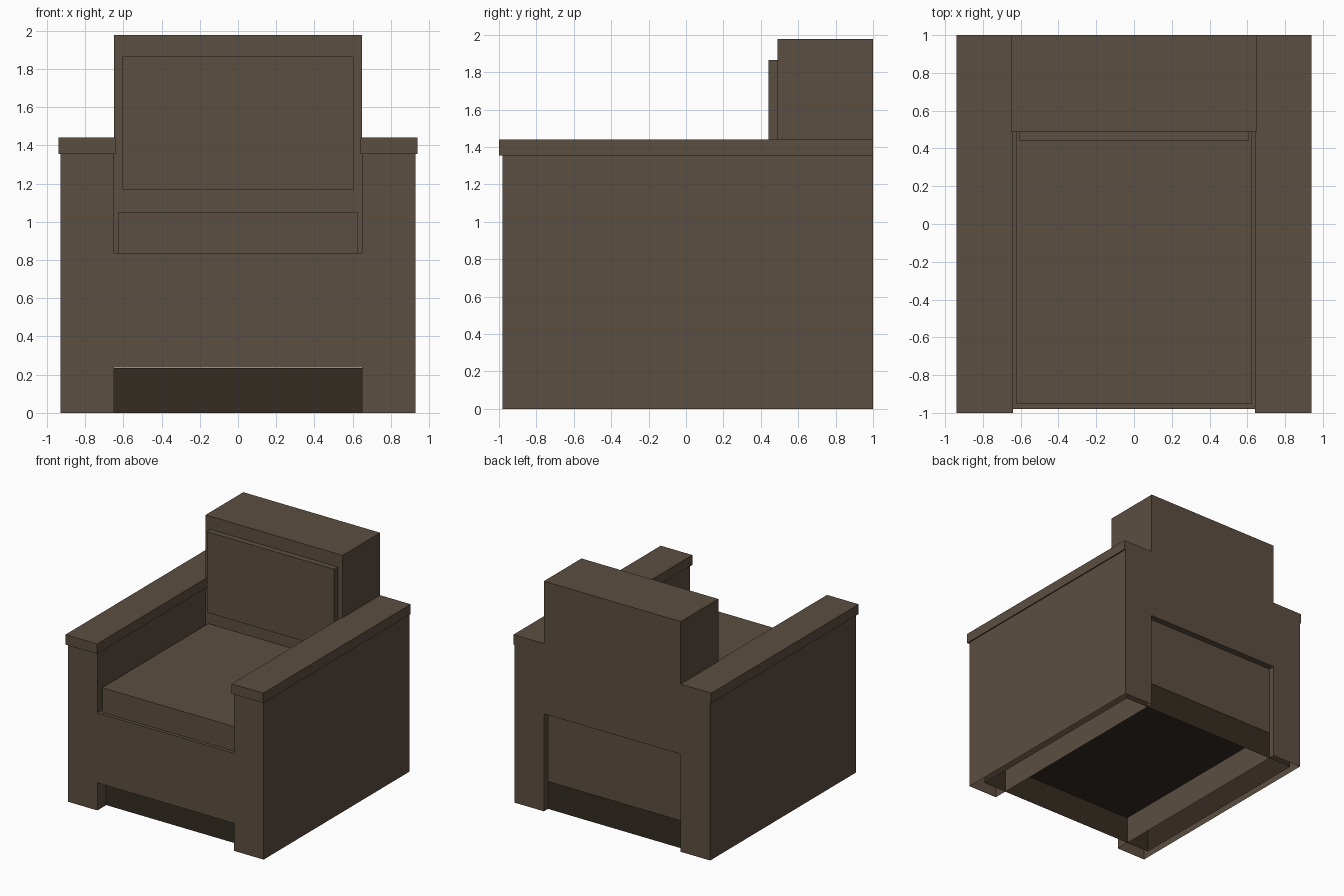
import bpy
import bmesh

cube = bpy.data.objects.get("Cube")
if cube:
    bpy.data.objects.remove(cube, do_unlink=True)


def make_material(name, rgb):
    mat = bpy.data.materials.new(name)
    mat.use_nodes = True
    mat.diffuse_color = (*rgb, 1)
    mat.node_tree.nodes["Principled BSDF"].inputs["Base Color"].default_value = (*rgb, 1)
    return mat


upholstery = make_material("brown upholstery", (0.107, 0.077, 0.052))
plinth_brown = make_material("dark plinth brown", (0.036, 0.025, 0.016))


def box(name, x, y, z, mat=upholstery, open_bottom=False):
    """Box from (low, high) spans, optionally without its underside."""
    bm = bmesh.new()
    bmesh.ops.create_cube(bm, size=1)
    for v in bm.verts:
        v.co = [span[0] if c < 0 else span[1] for c, span in zip(v.co, (x, y, z))]
    if open_bottom:
        bm.normal_update()
        under = [f for f in bm.faces if f.normal.z < -0.5]
        bmesh.ops.delete(bm, geom=under, context='FACES')
    mesh = bpy.data.meshes.new(name)
    bm.to_mesh(mesh)
    bm.free()
    mesh.materials.append(mat)
    obj = bpy.data.objects.new(name, mesh)
    bpy.context.collection.objects.link(obj)
    return obj


# Arms, hollow underneath, with overhanging caps
for side, s in (("left", 1), ("right", -1)):
    box(side + "_arm", sorted((s * 0.65, s * 0.93)), (-0.98, 1), (0, 1.355), open_bottom=True)
    box(side + "_arm_cap", sorted((s * 0.64, s * 0.94)), (-1, 1), (1.355, 1.44))

# Seat base and backrest between the arms
box("seat_base", (-0.65, 0.65), (-0.98, 0.945), (0.237, 0.838))
box("backrest", (-0.65, 0.65), (0.49, 1), (0.838, 1.977))

# Cushions
box("seat_cushion", (-0.626, 0.626), (-0.95, 0.49), (0.838, 1.05))
box("back_cushion", (-0.605, 0.605), (0.44, 0.49), (1.17, 1.865))

# Recessed plinth, open underneath and reaching into the arms
box("plinth", (-0.87, 0.87), (-0.86, 0.945), (0, 0.235), plinth_brown, open_bottom=True)
